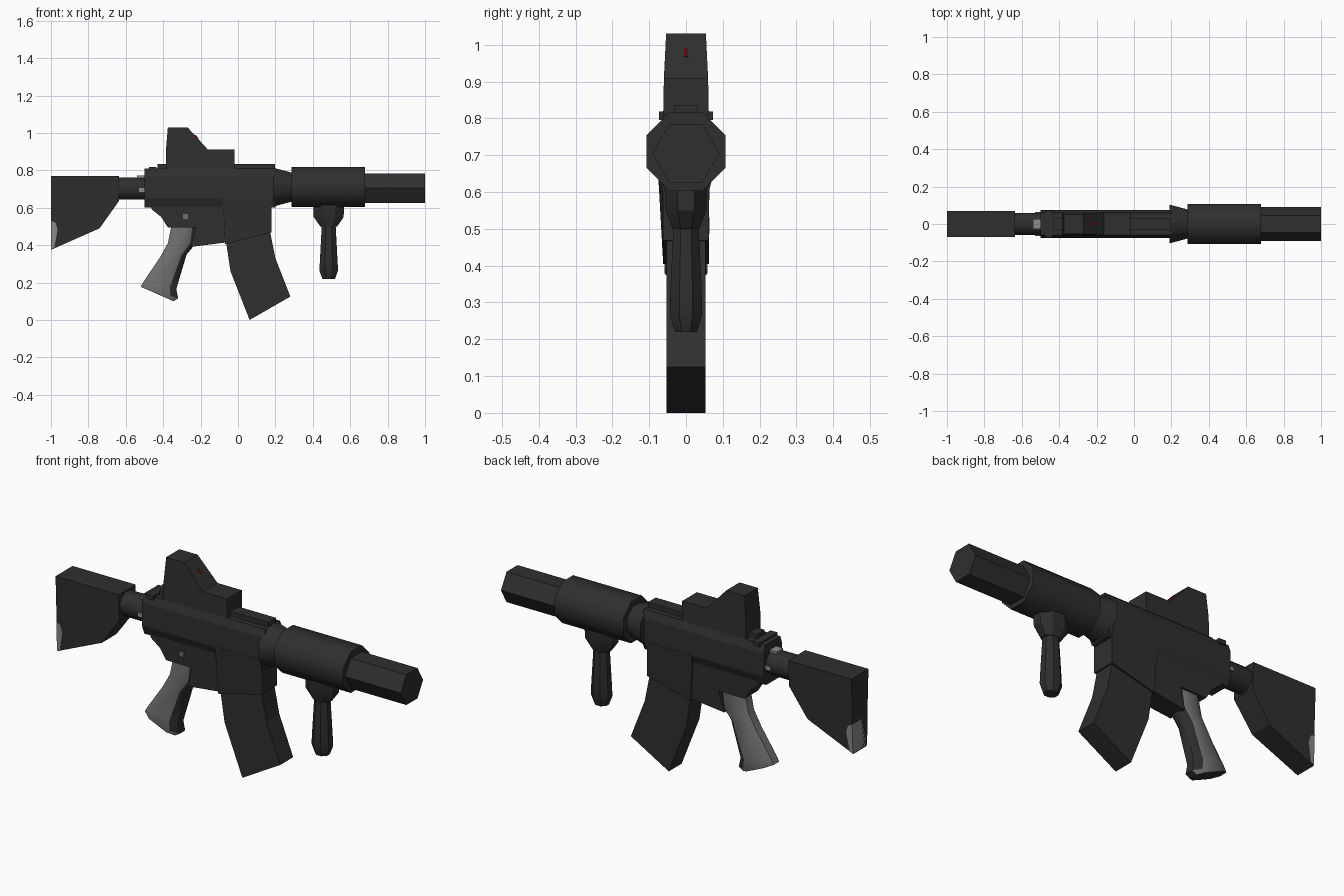
import bpy, bmesh, math

if "Cube" in bpy.data.objects:
    bpy.data.objects.remove(bpy.data.objects["Cube"])


def mat(name, r, g, b):
    m = bpy.data.materials.new(name)
    m.diffuse_color = (r, g, b, 1)
    m.use_nodes = True
    m.node_tree.nodes["Principled BSDF"].inputs["Base Color"].default_value = m.diffuse_color
    return m


DARK = mat("charcoal", 0.028, 0.028, 0.028)
GREY = mat("grip_grey", 0.16, 0.16, 0.16)
LIGHT = mat("worn_grey", 0.26, 0.26, 0.26)
RED = mat("red", 0.6, 0.0, 0.0)


def loft(name, rings, mats=(DARK,), smooth=0, rule=None):
    """Skin a list of equal-length point rings and cap both ends."""
    bm = bmesh.new()
    vs = [[bm.verts.new(p) for p in ring] for ring in rings]
    n = len(rings[0])
    for a, b in zip(vs, vs[1:]):
        for i in range(n):
            j = (i + 1) % n
            bm.faces.new((a[i], a[j], b[j], b[i]))
    bm.faces.new(vs[0][::-1])
    bm.faces.new(vs[-1])
    bmesh.ops.recalc_face_normals(bm, faces=bm.faces)
    bm.normal_update()
    if rule:
        for f in bm.faces:
            f.material_index = rule(f)
    me = bpy.data.meshes.new(name)
    bm.to_mesh(me)
    bm.free()
    ob = bpy.data.objects.new(name, me)
    bpy.context.collection.objects.link(ob)
    for m in mats:
        me.materials.append(m)
    if smooth:
        bpy.ops.object.select_all(action='DESELECT')
        ob.select_set(True)
        bpy.context.view_layer.objects.active = ob
        bpy.ops.object.shade_smooth_by_angle(angle=math.radians(smooth))
    return ob


def plate(name, pts, m=DARK):
    """Side profile of (x, z, half width) points, mirrored across y."""
    return loft(name, [[(x, s * w, z) for x, z, w in pts] for s in (-1, 1)], (m,))


def box(name, x0, x1, y0, y1, z0, z1, m=DARK):
    return loft(name, [[(x, y0, z0), (x, y1, z0), (x, y1, z1), (x, y0, z1)]
                       for x in (x0, x1)], (m,))


def angles(sides, phase):
    return [math.tau * (i + phase) / sides for i in range(sides)]


def tube(name, stations, sides, phase, zc, m=DARK, smooth=50):
    """Turned shape along x from (x, radius) stations."""
    return loft(name, [[(x, r * math.cos(t), zc + r * math.sin(t)) for t in angles(sides, phase)]
                       for x, r in stations], (m,), smooth)


# barrel group
tube("suppressor", [(0.66, 0.091), (1.0, 0.091)], 6, 0, 0.705, smooth=0)
tube("handguard", [(0.285, 0.116), (0.68, 0.116)], 8, 0.5, 0.71)
tube("barrel_collar", [(0.19, 0.112), (0.29, 0.083)], 8, 0.5, 0.71)

# upper receiver, rail and charging handle
section = [(0.055, 0.60), (0.075, 0.65), (0.075, 0.77), (0.06, 0.81)]
section += [(-y, z) for y, z in reversed(section)]
loft("upper_receiver", [[(x, y, z) for y, z in section] for x in (-0.5, 0.2)])
box("top_rail", -0.43, 0.197, -0.032, 0.032, 0.80, 0.835)
box("charging_handle", -0.475, -0.435, -0.073, 0.073, 0.795, 0.818)

# sight with red lens mark on the sloping face
plate("sight", [(-0.385, 0.81, 0.062), (-0.385, 0.91, 0.06), (-0.375, 1.03, 0.054),
                (-0.27, 1.03, 0.054), (-0.16, 0.91, 0.06), (-0.02, 0.91, 0.06),
                (-0.02, 0.81, 0.062)])
for y in (-0.003, 0.003):
    loft("lens_mark", [[(x + d, y + e, 1.03 - (x + 0.27) * 1.09 + d)
                        for d in (-0.002, 0.003) for e in ((-0.0018, 0.0018) if d < 0 else (0.0018, -0.0018))]
                       for x in (-0.23, -0.212)], (RED,))

# lower receiver, trigger block, magazine well
plate("lower_receiver", [(-0.47, 0.615, 0.058), (-0.46, 0.59, 0.058), (-0.41, 0.55, 0.056),
                         (-0.375, 0.495, 0.054), (-0.225, 0.495, 0.056), (-0.255, 0.39, 0.05),
                         (-0.06, 0.415, 0.056), (-0.06, 0.615, 0.058)])
plate("magazine_well", [(-0.08, 0.655, 0.076), (-0.08, 0.60, 0.062), (-0.07, 0.405, 0.062),
                        (0.18, 0.468, 0.062), (0.18, 0.60, 0.062), (0.18, 0.655, 0.076)])
box("selector_plate", -0.295, -0.268, -0.063, -0.055, 0.54, 0.567, GREY)

# curved magazine
plate("magazine", [(x, z, 0.053) for x, z in
                   [(-0.066, 0.43), (-0.04, 0.26), (0.062, 0.0), (0.28, 0.125),
                    (0.20, 0.33), (0.17, 0.48)]])

# rear grip: chamfered sections between back and front edge points
cuts = [(-0.355, 0.51, -0.215, 0.51), (-0.375, 0.41, -0.225, 0.41), (-0.42, 0.33, -0.275, 0.35),
        (-0.505, 0.205, -0.33, 0.165), (-0.52, 0.178, -0.32, 0.115), (-0.515, 0.175, -0.345, 0.10)]
shape = [(-1, 0.5), (-0.6, 1), (0.6, 1), (1, 0.5), (1, -0.5), (0.6, -1), (-0.6, -1), (-1, -0.5)]
loft("rear_grip", [[((a + c) / 2 + u * (c - a) / 2, v * 0.046, (b + d) / 2 + u * (d - b) / 2)
                    for u, v in shape] for a, b, c, d in cuts],
     (GREY, DARK), 45, lambda f: int(f.normal.x > 0.4 or f.normal.z < -0.8))

# stock and its tube
tube("stock_tube", [(-0.66, 0.064), (-0.49, 0.064)], 8, 0.5, 0.702)
box("tube_catch", -0.54, -0.498, -0.026, 0.026, 0.74, 0.772, LIGHT)
for s in (-1, 1):
    box("tube_notch", -0.53, -0.498, s * 0.058, s * 0.064, 0.685, 0.705, LIGHT)
plate("stock", [(-1, 0.77, 0.07), (-0.637, 0.77, 0.07), (-0.637, 0.635, 0.064),
                (-0.74, 0.49, 0.06), (-1, 0.375, 0.055)])
plate("stock_wear", [(-1, 0.53, 0.064), (-0.975, 0.52, 0.064), (-0.965, 0.48, 0.063),
                     (-0.982, 0.387, 0.058), (-1, 0.379, 0.058)], LIGHT)

# vertical front grip: (z, x radius, y radius)
oct8 = angles(8, 0.5)
k = 1 / math.cos(math.pi / 8)
for name, levels in (("front_grip_mount", [(0.62, 0.082, 0.056), (0.55, 0.08, 0.055), (0.50, 0.045, 0.036)]),
                     ("front_grip", [(0.51, 0.037, 0.034), (0.32, 0.047, 0.043),
                                     (0.265, 0.05, 0.043), (0.22, 0.034, 0.03)])):
    loft(name, [[(0.485 + k * rx * math.cos(t), k * ry * math.sin(t), z) for t in oct8]
                for z, rx, ry in levels], (DARK,), 30)
